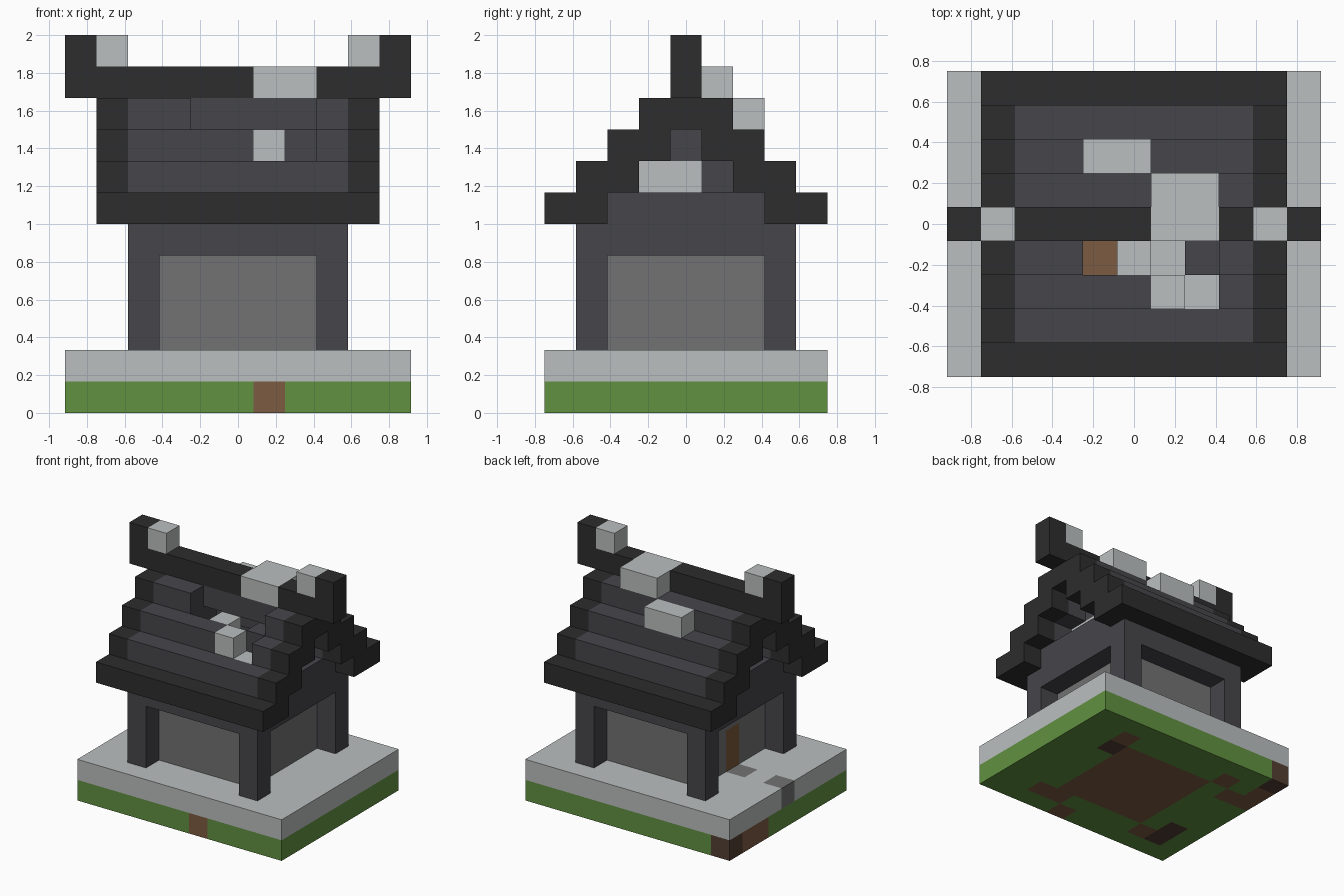
import bpy
import bmesh
from mathutils import Vector

if "Cube" in bpy.data.objects:
    bpy.data.objects.remove(bpy.data.objects["Cube"])

U = 1 / 6                      # block size
NX, NY = 11, 9                 # footprint in blocks
cells = {}                     # block position -> part name
parts = {}                     # part name -> material


def material(name, rgb):
    lin = [((c / 255 + 0.055) / 1.055) ** 2.4 for c in rgb] + [1]
    m = bpy.data.materials.new(name)
    m.use_nodes = True
    m.diffuse_color = lin
    m.node_tree.nodes["Principled BSDF"].inputs["Base Color"].default_value = lin
    return m


grass = material("grass_green", (97, 145, 64))
dirt = material("dirt_brown", (124, 91, 66))
soil = material("dark_soil", (84, 62, 50))
wood = material("door_wood", (122, 88, 58))
pale = material("pale_stone", (187, 191, 191))
stone = material("grey_stone", (114, 114, 114))
slate = material("slate", (70, 69, 74))
coal = material("charcoal", (45, 45, 45))


def fill(part, mat, xs, ys, zs):
    """Fill an inclusive block range; a single number means one layer."""
    parts[part] = mat
    (a, b), (c, d), (e, f) = [(r, r) if isinstance(r, int) else r for r in (xs, ys, zs)]
    for i in range(a, b + 1):
        for j in range(c, d + 1):
            for k in range(e, f + 1):
                cells[i, j, k] = part


def clear(xs, ys, zs):
    fill("empty", None, xs, ys, zs)
    for key in [c for c, p in cells.items() if p == "empty"]:
        del cells[key]
    del parts["empty"]


# Ground with dirt patches
fill("grass_base", grass, (0, 10), (0, 8), 0)
fill("dirt_patches", dirt, (3, 7), (2, 6), 0)
for i, j in ((8, 7), (8, 1), (7, 1), (6, 0), (2, 1), (2, 7), (1, 6), (0, 6), (0, 7)):
    fill("dirt_patches", dirt, i, j, 0)
for i, j in ((8, 6), (1, 1), (1, 2), (0, 8)):
    fill("dark_soil_patches", soil, i, j, 0)

# Paved terrace and wooden floor
fill("terrace", pale, (0, 10), (0, 8), 1)
fill("path_stones", stone, 0, 4, 1)
fill("path_stones", stone, 2, 4, 1)
fill("floor", dirt, (4, 6), (3, 5), 1)

# Recessed walls, door, corner posts, beams
fill("walls", stone, (3, 7), (2, 6), (2, 4))
clear((4, 6), (3, 5), (2, 4))
fill("door", wood, 3, 4, (2, 3))
for i in (2, 8):
    for j in (1, 7):
        fill("corner_posts", slate, i, j, (2, 4))
fill("beams", slate, (2, 8), (1, 7), 5)
clear((3, 7), (2, 6), 5)

# Gables on both ends
for outer, inner in ((2, 3), (8, 7)):
    fill("gables", slate, outer, (2, 6), 6)
    fill("gables", slate, inner, (3, 5), 7)
    fill("gables", slate, inner, 4, 8)

# Stepped roof: slate tiles, charcoal verges and eaves
for step in range(4):
    for j in (step, step + 1):
        for row in (j, NY - 1 - j):
            if step == 0:
                fill("eaves", coal, (1, 9), row, 6)
            else:
                fill("roof_tiles", slate, (2, 8), row, 6 + step)
                for i in (1, 9):
                    fill("verges", coal, i, row, 6 + step)

# Ridge with raised ends
fill("ridge", coal, (0, 10), 4, 10)
for i, inward in ((0, 1), (10, 9)):
    fill("ridge", coal, i, 4, 11)
    fill("ridge_caps", pale, inward, 4, 11)

# Hole in the front slope
clear((4, 7), 3, 9)
clear(7, 2, 8)
clear(4, 3, 8)
clear(6, 3, 8)

# Pale repair stones on and in the roof
fill("ridge_repair", pale, (6, 7), (4, 5), 10)
fill("back_repair", pale, (4, 5), 6, 9)
fill("front_repair", pale, 6, 2, 8)
fill("front_repair", pale, 5, 3, 8)
fill("front_repair", pale, 6, 3, 7)
fill("gable_repair", pale, 7, (2, 4), 7)

# Build each part from its exposed block faces
for part, mat in parts.items():
    bm = bmesh.new()
    for pos in [c for c, p in cells.items() if p == part]:
        for axis in range(3):
            for side in (0, 1):
                near = list(pos)
                near[axis] += 2 * side - 1
                if tuple(near) in cells:
                    continue
                a, b = (axis + 1) % 3, (axis + 2) % 3
                quad = []
                for da, db in ((0, 0), (1, 0), (1, 1), (0, 1)):
                    v = Vector(pos)
                    v[axis] += side
                    v[a] += da
                    v[b] += db
                    quad.append(bm.verts.new((v - Vector((NX / 2, NY / 2, 0))) * U))
                bm.faces.new(quad if side else quad[::-1])
    bmesh.ops.remove_doubles(bm, verts=bm.verts, dist=0.001)
    mesh = bpy.data.meshes.new(part)
    bm.to_mesh(mesh)
    bm.free()
    mesh.materials.append(mat)
    bpy.context.collection.objects.link(bpy.data.objects.new(part, mesh))
